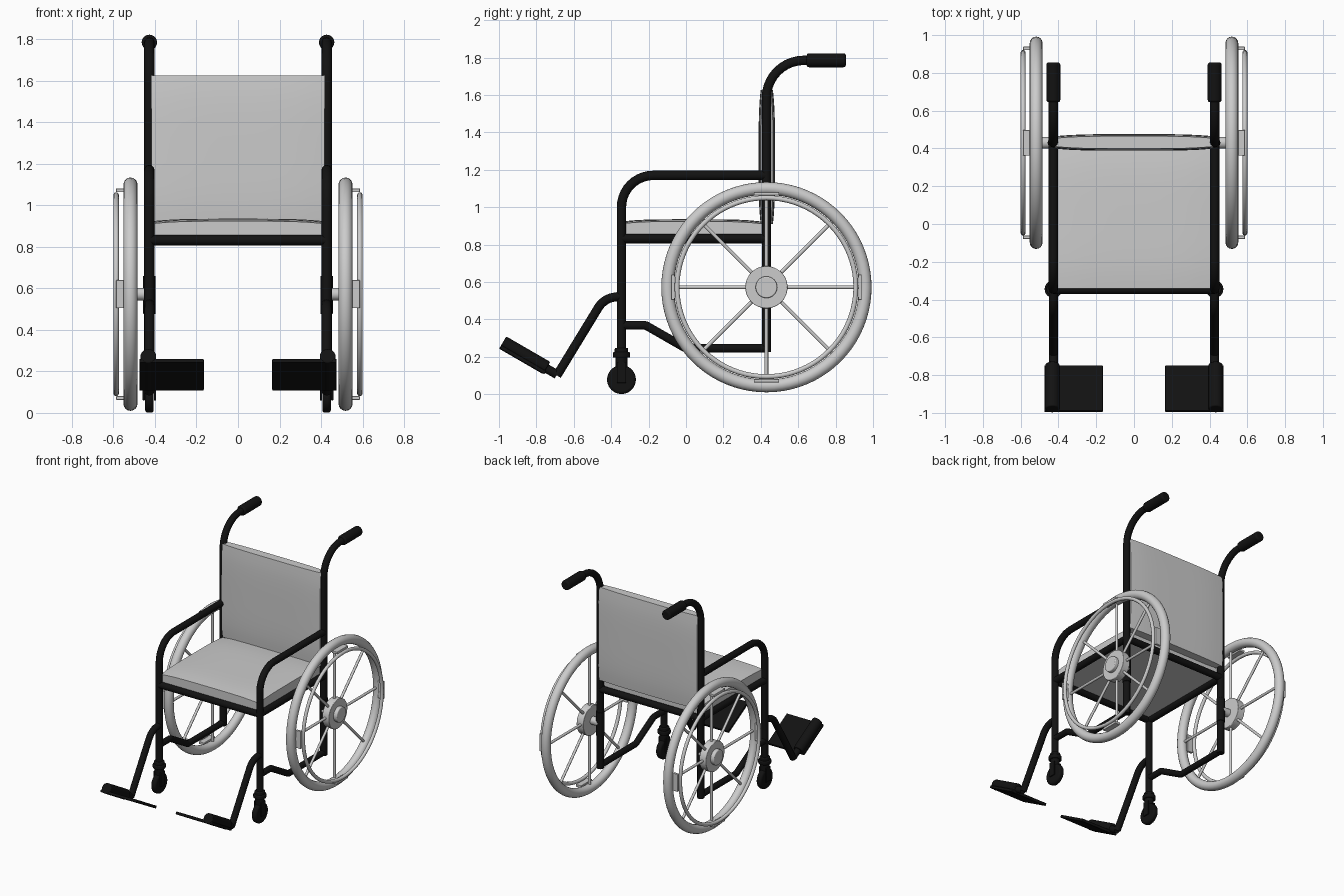
import bpy, bmesh
from math import pi, tan, sin, cos, radians, sqrt
from mathutils import Vector

if "Cube" in bpy.data.objects:
    bpy.data.objects.remove(bpy.data.objects["Cube"])

black = bpy.data.materials.new("black_paint")
black.diffuse_color = (0.006, 0.006, 0.006, 1)
black.use_nodes = True
black.node_tree.nodes["Principled BSDF"].inputs["Base Color"].default_value = black.diffuse_color


def finish(ob, name, mat=None, bevel=0):
    ob.name = name
    if mat:
        ob.data.materials.append(mat)
    if bevel:
        m = ob.modifiers.new("bevel", 'BEVEL')
        m.width, m.segments = bevel, 3
        m.limit_method = 'ANGLE'
    bpy.ops.object.select_all(action='DESELECT')
    ob.select_set(True)
    bpy.context.view_layer.objects.active = ob
    bpy.ops.object.shade_smooth_by_angle(angle=radians(40))
    return ob


def tube(name, pts, r, fillet=0.0, mat=black):
    """Round tube along a path whose corners are filleted."""
    P = [Vector(p) for p in pts]
    path = [P[0]]
    for a, p, b in zip(P, P[1:], P[2:]):
        u, v = (a - p).normalized(), (b - p).normalized()
        d = fillet * tan((pi - u.angle(v)) / 2)
        c = p + (u + v).normalized() * sqrt(fillet ** 2 + d ** 2)
        n0, n1 = (p + u * d - c).normalized(), (p + v * d - c).normalized()
        path += [c + n0.slerp(n1, i / 10) * fillet for i in range(11)]
    path.append(P[-1])
    cu = bpy.data.curves.new(name, 'CURVE')
    cu.dimensions = '3D'
    cu.bevel_depth, cu.bevel_resolution, cu.use_fill_caps = r, 4, True
    sp = cu.splines.new('POLY')
    sp.points.add(len(path) - 1)
    for q, co in zip(sp.points, path):
        q.co = (*co, 1)
    ob = bpy.data.objects.new(name, cu)
    bpy.context.collection.objects.link(ob)
    bpy.ops.object.select_all(action='DESELECT')
    ob.select_set(True)
    bpy.context.view_layer.objects.active = ob
    bpy.ops.object.convert(target='MESH')
    return finish(bpy.context.object, name, mat)


def rod(name, a, b, r, mat=None, bevel=0, n=32):
    a, b = Vector(a), Vector(b)
    bpy.ops.mesh.primitive_cylinder_add(vertices=n, radius=r, depth=(b - a).length, location=(a + b) / 2)
    ob = bpy.context.object
    ob.rotation_euler = (b - a).to_track_quat('Z', 'Y').to_euler()
    return finish(ob, name, mat, bevel)


def box(name, loc, size, mat=None, rx=0.0, bevel=0):
    bpy.ops.mesh.primitive_cube_add(size=1, location=loc, rotation=(rx, 0, 0))
    ob = bpy.context.object
    ob.scale = size
    bpy.ops.object.transform_apply(location=False, rotation=False, scale=True)
    return finish(ob, name, mat, bevel)


def ring(name, loc, R, r):
    bpy.ops.mesh.primitive_torus_add(location=loc, rotation=(0, pi / 2, 0), major_radius=R, minor_radius=r,
                                     major_segments=80, minor_segments=16)
    return finish(bpy.context.object, name)


def cushion(name, loc, size, axis, flat_low=False):
    """Padded slab that thins toward its edges along the given axis."""
    bm = bmesh.new()
    bmesh.ops.create_cube(bm, size=2)
    bmesh.ops.subdivide_edges(bm, edges=bm.edges[:], cuts=11, use_grid_fill=True)
    for v in bm.verts:
        k = 1.0
        for i in range(3):
            if i != axis:
                k -= 0.25 * abs(v.co[i]) ** 4
        if not (flat_low and v.co[axis] < 0):
            v.co[axis] *= k
        v.co = Vector([v.co[i] * size[i] / 2 for i in range(3)])
    me = bpy.data.meshes.new(name)
    bm.to_mesh(me)
    bm.free()
    ob = bpy.data.objects.new(name, me)
    ob.location = loc
    bpy.context.collection.objects.link(ob)
    return finish(ob, name)


# Upholstery
cushion("seat", (0, 0.03, 0.888), (0.83, 0.745, 0.095), 2, True)
cushion("backrest", (0, 0.432, 1.268), (0.835, 0.088, 0.715), 1)

# Seat cross bars
for y, nm in ((-0.345, "front"), (0.43, "rear")):
    rod(nm + "_cross_bar", (-0.425, y, 0.832), (0.425, y, 0.832), 0.025, black)

X, WY, WZ, WX = 0.427, 0.43, 0.572, 0.518
for s, side in ((1, "right"), (-1, "left")):
    x = s * X
    # Frame tubes
    tube(side + "_back_post", [(x, 0.43, 0.225), (x, 0.43, 1.785), (x, 0.7, 1.785)], 0.025, 0.2)
    rod(side + "_push_grip", (x, 0.645, 1.785), (x, 0.855, 1.785), 0.037, black, 0.012)
    tube(side + "_armrest_and_front_leg", [(x, -0.345, 0.22), (x, -0.345, 1.17), (x, 0.43, 1.17)], 0.025, 0.17)
    rod(side + "_seat_rail", (x, -0.345, 0.832), (x, 0.43, 0.832), 0.025, black)
    tube(side + "_lower_rail", [(x, -0.345, 0.368), (x, -0.215, 0.368), (x, 0.0, 0.245), (x, 0.43, 0.245)], 0.023, 0.03)

    # Footrest
    tube(side + "_footrest_hanger", [(x, -0.345, 0.525), (x, -0.44, 0.51), (x, -0.69, 0.1)], 0.024, 0.12)
    rod(side + "_footrest_stem", (x, -0.69, 0.105), (x, -0.87, 0.209), 0.024, black)
    rod(side + "_footrest_clamp", (s * 0.432, -0.745, 0.14), (s * 0.432, -0.98, 0.276), 0.038, black, 0.006)
    box(side + "_footplate", (s * 0.32, -0.872, 0.184), (0.31, 0.275, 0.02), black, radians(-30), 0.004)

    # Caster
    rod(side + "_caster_collar", (x, -0.345, 0.195), (x, -0.345, 0.225), 0.046, black, 0.006)
    rod(side + "_caster_sleeve", (x, -0.345, 0.215), (x, -0.345, 0.248), 0.036, black, 0.006)
    rod(side + "_caster_neck", (x, -0.345, 0.14), (x, -0.345, 0.2), 0.032, black, 0.004)
    for d in (-0.027, 0.027):
        box(side + "_caster_fork", (x + d, -0.345, 0.115), (0.01, 0.05, 0.11), black, 0, 0.003)
    rod(side + "_caster_wheel", (x - 0.021, -0.345, 0.078), (x + 0.021, -0.345, 0.078), 0.077, black, 0.014, 40)

    # Main wheel
    wx = s * WX
    ring(side + "_tyre", (wx, WY, WZ), 0.528, 0.034)
    ring(side + "_hand_rim", (s * 0.587, WY, WZ), 0.478, 0.013)
    for i in range(4):
        a = i * pi / 4
        d = Vector((0, cos(a), sin(a))) * 0.5
        c = Vector((wx, WY, WZ))
        rod(side + "_spoke_pair", c - d, c + d, 0.01, None, 0, 12)
        b = i * pi / 2
        box(side + "_rim_clip", (s * 0.565, WY + 0.5 * cos(b), WZ + 0.5 * sin(b)), (0.045, 0.135, 0.018),
            None, b + pi / 2, 0.003)
    rod(side + "_hub", (s * 0.492, WY, WZ), (s * 0.55, WY, WZ), 0.113, None, 0.004, 48)
    rod(side + "_hub_cap", (s * 0.545, WY, WZ), (s * 0.578, WY, WZ), 0.058, None, 0.006)
    rod(side + "_axle", (x, WY, WZ), (s * 0.5, WY, WZ), 0.03)
    rod(side + "_axle_sleeve", (x, WY, 0.477), (x, WY, 0.66), 0.03, black, 0.003)
